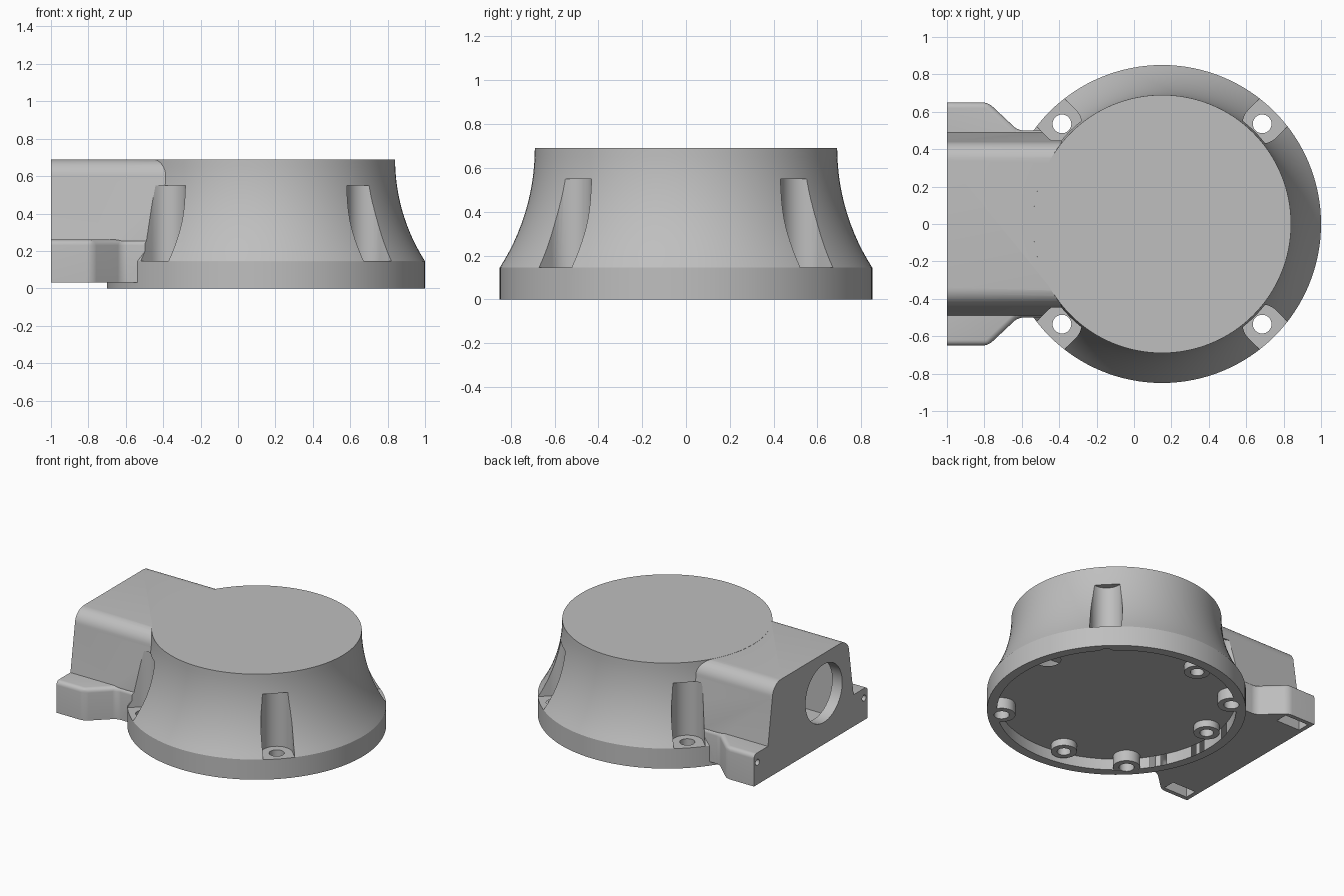
import bpy, bmesh, math
from mathutils import Matrix, Vector

old = bpy.data.objects.get("Cube")
if old:
    bpy.data.objects.remove(old, do_unlink=True)

grey = bpy.data.materials.new("light grey")
grey.use_nodes = True
GREY = (0.52, 0.52, 0.52, 1)
grey.diffuse_color = GREY
grey.node_tree.nodes["Principled BSDF"].inputs["Base Color"].default_value = GREY

CX = 0.15          # centre of the round body
TOP = 0.69
PAD = 0.145        # height of the screw pads


def make(name, bm):
    bmesh.ops.recalc_face_normals(bm, faces=bm.faces)
    mesh = bpy.data.meshes.new(name)
    bm.to_mesh(mesh)
    bm.free()
    mesh.materials.append(grey)
    ob = bpy.data.objects.new(name, mesh)
    bpy.context.collection.objects.link(ob)
    return ob


def prism(name, points, vec, bevel=None, width=0.03):
    """Extrude a flat outline; optionally round the edges picked by a rule."""
    bm = bmesh.new()
    face = bm.faces.new([bm.verts.new(p) for p in points])
    ext = bmesh.ops.extrude_face_region(bm, geom=[face])
    bmesh.ops.translate(bm, vec=vec, verts=[g for g in ext["geom"] if isinstance(g, bmesh.types.BMVert)])
    bmesh.ops.recalc_face_normals(bm, faces=bm.faces)
    if bevel:
        edges = [e for e in bm.edges if bevel(e)]
        bmesh.ops.bevel(bm, geom=edges, offset=width, segments=6, profile=0.5, affect="EDGES")
    return make(name, bm)


def cylinder(name, x, y, z0, z1, r, seg=32):
    ring = [(x + r * math.cos(2 * math.pi * i / seg), y + r * math.sin(2 * math.pi * i / seg), z0)
            for i in range(seg)]
    return prism(name, ring, (0, 0, z1 - z0))


def box(name, lo, hi):
    pts = [(lo[0], lo[1], lo[2]), (hi[0], lo[1], lo[2]), (hi[0], hi[1], lo[2]), (lo[0], hi[1], lo[2])]
    return prism(name, pts, (0, 0, hi[2] - lo[2]))


def boolean(target, tool, operation):
    mod = target.modifiers.new("cut", "BOOLEAN")
    mod.operation = operation
    mod.solver = "EXACT"
    mod.object = tool
    bpy.context.view_layer.update()
    deps = bpy.context.evaluated_depsgraph_get()
    mesh = bpy.data.meshes.new_from_object(target.evaluated_get(deps))
    target.modifiers.clear()
    target.data = mesh
    bpy.data.objects.remove(tool, do_unlink=True)


# Round flared body: straight base band, then a concave arc up to the lid
bm = bmesh.new()
dx, dz = 0.16, TOP - PAD
R = (dx * dx + dz * dz) / (2 * dx)
profile = [(0, 0), (0.85, 0)]
for i in range(15):
    z = PAD + dz * i / 14
    profile.append((0.69 + R - math.sqrt(R * R - (TOP - z) ** 2), z))
profile.append((0, TOP))
verts = [bm.verts.new((CX + r, 0, z)) for r, z in profile]
edges = [bm.edges.new(p) for p in zip(verts, verts[1:])]
bmesh.ops.spin(bm, geom=verts + edges, cent=(CX, 0, 0), axis=(0, 0, 1),
               angle=2 * math.pi, steps=128, use_duplicate=False)
bmesh.ops.remove_doubles(bm, verts=bm.verts, dist=0.0005)
housing = make("housing", bm)

# Side arm with slightly sloped walls and rounded top edges
half = [(0.49, 0.03), (0.49, 0.26), (0.44, 0.59)]
half += [(0.34 + 0.1 * math.cos(a), 0.589 + 0.1 * math.sin(a))
         for a in [math.pi / 2 * k / 10 for k in range(1, 11)]]
section = [(-1, y, z) for y, z in half] + [(-1, -y, z) for y, z in reversed(half)]
boolean(housing, prism("arm", section, (0.85, 0, 0)), "UNION")

# Mounting flange at the foot of the arm
outline = [(-1, 0.65), (-0.78, 0.65), (-0.62, 0.5), (-0.4, 0.5)]
outline = [(x, y, 0.03) for x, y in outline] + [(x, -y, 0.03) for x, y in reversed(outline)]


def flange_rounding(edge):
    a, b = (v.co for v in edge.verts)
    upper = a.z > 0.2 and b.z > 0.2 and abs(a.x - b.x) > 0.01
    upright = abs(a.z - b.z) > 0.1 and -0.9 < a.x < -0.5
    return upper or upright


boolean(housing, prism("flange", outline, (0, 0, 0.23), flange_rounding), "UNION")

# Four screw slots, rounded at the back and open outwards
d = 0.757
r = 0.105
for k in range(4):
    ang = math.pi / 4 + k * math.pi / 2
    turn = Matrix.Translation((CX, 0, 0)) @ Matrix.Rotation(ang, 4, "Z")
    arc = [math.pi / 2 + math.pi * i / 16 for i in range(17)]
    pts = [Vector((d + r * math.cos(a), r * math.sin(a), PAD)) for a in arc]
    pts += [Vector((1.0, -r, PAD)), Vector((1.0, r, PAD))]
    boolean(housing, prism("slot", [turn @ p for p in pts], (0, 0, 0.55 - PAD)), "DIFFERENCE")

# Shallow recess underneath
boolean(housing, cylinder("recess", CX, 0, -0.1, 0.08, 0.785, 128), "DIFFERENCE")

# Screw bosses (through) and smaller blind bosses inside the recess
s = d / math.sqrt(2)
bosses = [(sx * s, sy * s, 0.0005, 0.09, 0.05) for sx in (-1, 1) for sy in (-1, 1)]
bosses += [(x, y, 0.03, 0.085, 0.045) for x, y in ((0.68, 0.11), (-0.68, 0.11), (-0.12, 0.68), (-0.12, -0.68))]
for x, y, z, outer, inner in bosses:
    boolean(housing, cylinder("boss", CX + x, y, z, 0.11, outer), "UNION")
for x, y, z, outer, inner in bosses:
    boolean(housing, cylinder("hole", CX + x, y, -0.1, 0.2 if z < 0.01 else 0.12, inner), "DIFFERENCE")


def bore(y, z, radius, depth, seg):
    ring = [(-1.1, y + radius * math.cos(2 * math.pi * i / seg), z + radius * math.sin(2 * math.pi * i / seg))
            for i in range(seg)]
    boolean(housing, prism("bore", ring, (0.1 + depth, 0, 0)), "DIFFERENCE")


# Cavity in the arm, its round opening, and the flange screw holes and pockets
boolean(housing, box("cavity", (-0.92, -0.38, 0.12), (-0.45, 0.36, 0.62)), "DIFFERENCE")
bore(-0.15, 0.40, 0.21, 0.12, 64)
for side in (-1, 1):
    bore(side * 0.61, 0.19, 0.022, 0.1, 20)
    y0, y1 = sorted((side * 0.53, side * 0.62))
    boolean(housing, box("pocket", (-0.97, y0, -0.05), (-0.78, y1, 0.12)), "DIFFERENCE")

# Smooth curved walls, keep the crisp edges
bpy.ops.object.select_all(action="DESELECT")
housing.select_set(True)
bpy.context.view_layer.objects.active = housing
bpy.ops.object.shade_smooth_by_angle(angle=math.radians(25))
